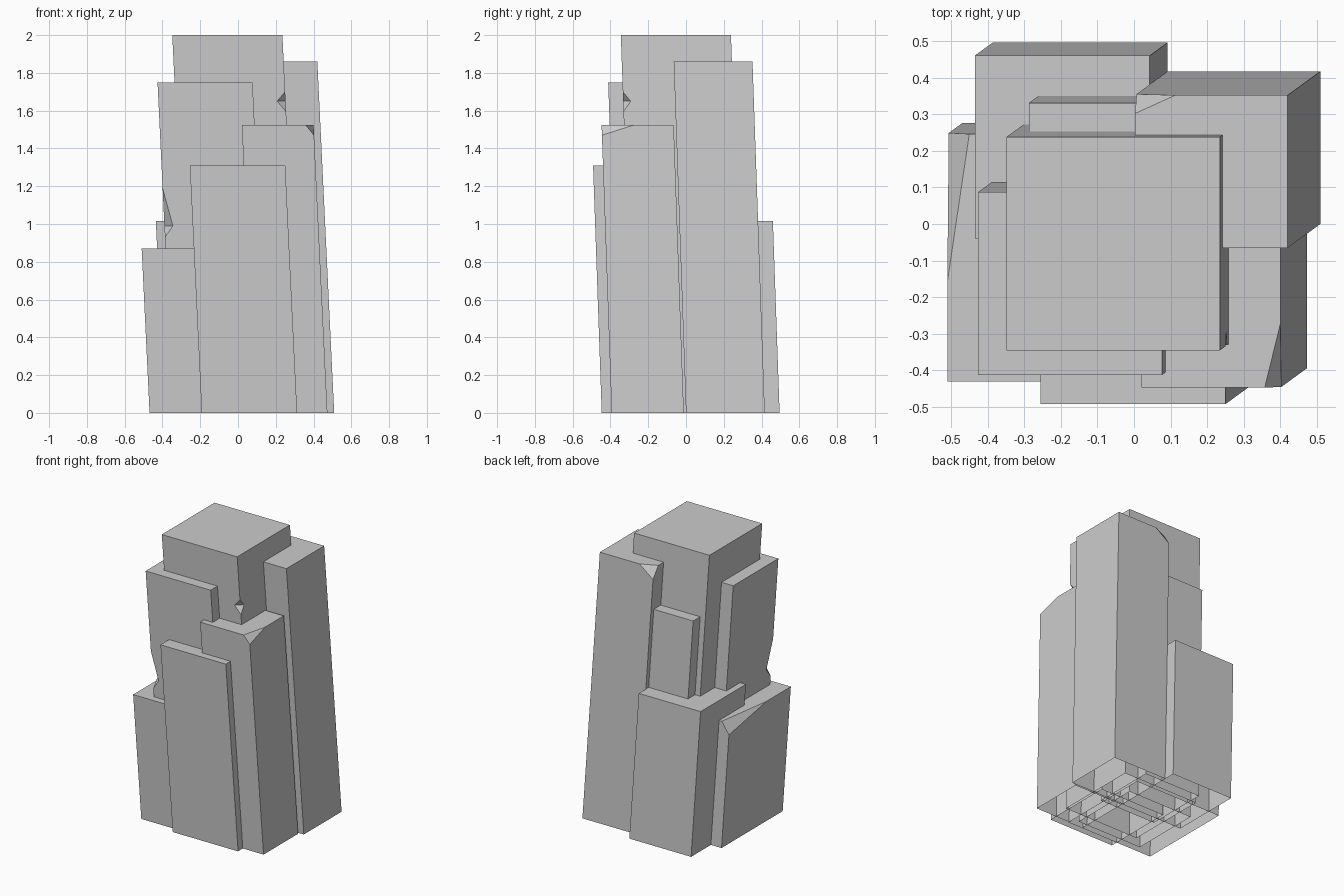
import bpy, bmesh
from mathutils import Vector

if "Cube" in bpy.data.objects:
    bpy.data.objects.remove(bpy.data.objects["Cube"])

LEAN_X, LEAN_Y = 0.048, 0.035   # every column leans the same way


def column(name, x0, x1, y0, y1, h, chip=None, notch=None):
    """Leaning open-bottomed block; x/y are the extents of its top face.
    chip = (corner, dx, dy, dz), notch = (corner, dx, dy, z_top, z_mid, z_low)"""
    corners = [(x0, y0), (x1, y0), (x1, y1), (x0, y1)]
    inward = [(1, 1), (-1, 1), (-1, -1), (1, -1)]

    def at(i, z, dx=0, dy=0):
        (x, y), (sx, sy) = corners[i], inward[i]
        return Vector((x + sx * dx + LEAN_X * (h - z),
                       y + sy * dy + LEAN_Y * (h - z), z))

    bm = bmesh.new()
    low = [bm.verts.new(at(i, 0)) for i in range(4)]
    top = [bm.verts.new(at(i, h)) for i in range(4)]
    sides = [[low[i], low[(i + 1) % 4], top[(i + 1) % 4], top[i]] for i in range(4)]

    # wedge-shaped nick in a vertical edge
    if notch:
        c, dx, dy, zt, zm, zb = notch
        et, eb = bm.verts.new(at(c, zt)), bm.verts.new(at(c, zb))
        px, py = bm.verts.new(at(c, zm, dx=dx)), bm.verts.new(at(c, zm, dy=dy))
        along_x = c if c in (0, 2) else c - 1
        along_y = (c - 1) % 4 if c in (0, 2) else c
        for s, p in ((along_x, px), (along_y, py)):
            if s == c:
                sides[s] += [et, p, eb]
            else:
                sides[s][2:2] = [eb, p, et]
        bm.faces.new((et, px, py))
        bm.faces.new((eb, py, px))
    for s in sides:
        bm.faces.new(s)
    bm.faces.new(top)

    # broken-off top corner
    if chip:
        c, dx, dy, dz = chip
        a, b, d = at(c, h, dx=dx), at(c, h, dy=dy), at(c, h - dz)
        n = (b - a).cross(d - a).normalized()
        if n.dot(at(c, h) - a) < 0:
            n = -n
        cut = bmesh.ops.bisect_plane(bm, geom=bm.verts[:] + bm.edges[:] + bm.faces[:],
                                     plane_co=a, plane_no=n, clear_outer=True)
        rim = [e for e in cut["geom_cut"] if isinstance(e, bmesh.types.BMEdge)]
        bmesh.ops.edgenet_fill(bm, edges=rim)

    bmesh.ops.recalc_face_normals(bm, faces=bm.faces[:])
    mesh = bpy.data.meshes.new(name)
    bm.to_mesh(mesh)
    bm.free()
    obj = bpy.data.objects.new(name, mesh)
    bpy.context.collection.objects.link(obj)
    return obj


# Columns from tallest to shortest
column("centre_column", -0.348, 0.235, -0.345, 0.238, 2.0,
       notch=(1, 0.045, 0.04, 1.70, 1.65, 1.595))
column("back_right_column", 0.003, 0.42, -0.065, 0.352, 1.86, chip=(3, 0.11, 0.05, 0.08))
column("front_left_column", -0.426, 0.077, -0.412, 0.087, 1.75,
       notch=(0, 0.045, 0.055, 1.19, 0.99, 0.93))
column("back_inner_column", -0.287, 0.15, -0.11, 0.331, 1.56)
column("front_right_column", 0.02, 0.40, -0.447, -0.065, 1.525, chip=(1, 0.043, 0.175, 0.055))
column("front_column", -0.255, 0.25, -0.492, 0.01, 1.31)
column("back_left_column", -0.435, 0.043, -0.04, 0.46, 1.015)
column("left_column", -0.51, 0.165, -0.43, 0.246, 0.87, chip=(3, 0.06, 0.405, 0.08))
